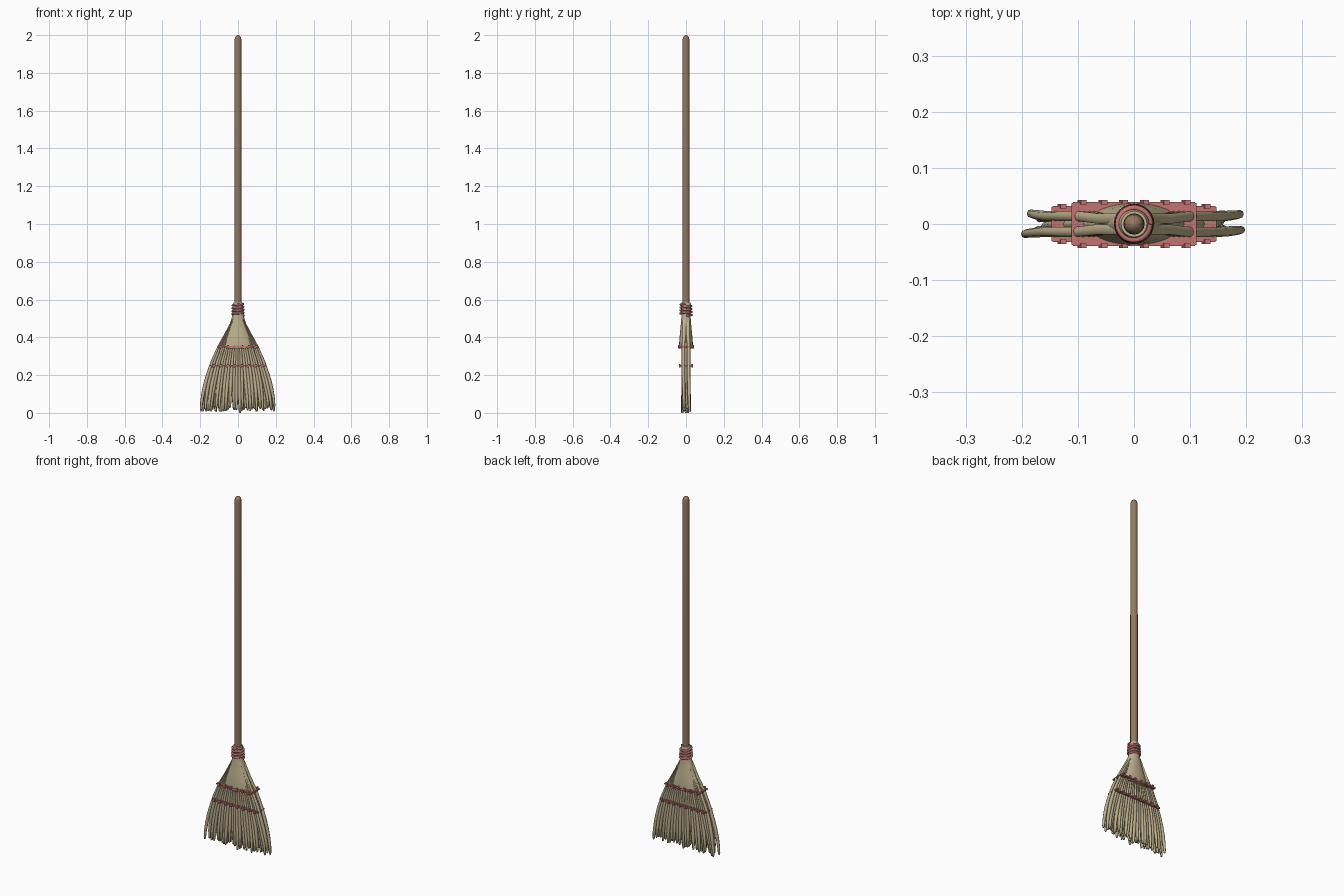
import bpy, bmesh, math, random

if "Cube" in bpy.data.objects:
    bpy.data.objects.remove(bpy.data.objects["Cube"])
random.seed(4)

def material(name, rgb):
    m = bpy.data.materials.new(name)
    m.diffuse_color = (*rgb, 1)
    m.use_nodes = True
    m.node_tree.nodes["Principled BSDF"].inputs["Base Color"].default_value = m.diffuse_color
    return m

WOOD = material("wood", (0.30, 0.19, 0.11))
STRAW = material("straw", (0.52, 0.44, 0.27))
CORD = material("red_cord", (0.55, 0.17, 0.16))

def loft(bm, sections, n):
    """Closed skin through ellipses (x, y, z, rx, ry)."""
    rings = []
    for x, y, z, rx, ry in sections:
        rings.append([bm.verts.new((x + rx * math.cos(2 * math.pi * i / n),
                                    y + ry * math.sin(2 * math.pi * i / n), z)) for i in range(n)])
    for a, b in zip(rings, rings[1:]):
        for i in range(n):
            j = (i + 1) % n
            bm.faces.new((a[i], a[j], b[j], b[i]))
    bm.faces.new(rings[0][::-1])
    bm.faces.new(rings[-1])

def finish(bm, name, mat, angle=40):
    bmesh.ops.recalc_face_normals(bm, faces=bm.faces)
    me = bpy.data.meshes.new(name)
    bm.to_mesh(me)
    bm.free()
    ob = bpy.data.objects.new(name, me)
    bpy.context.collection.objects.link(ob)
    me.materials.append(mat)
    bpy.ops.object.select_all(action='DESELECT')
    ob.select_set(True)
    bpy.context.view_layer.objects.active = ob
    bpy.ops.object.shade_smooth_by_angle(angle=math.radians(angle))
    return ob

def lofted(name, profile, n, mat):
    bm = bmesh.new()
    loft(bm, [(0, 0, z, rx, ry) for z, rx, ry in profile], n)
    return finish(bm, name, mat)

# handle with rounded top
lofted("handle", [(0.48, .018, .018), (0.6, .019, .019), (1.3, .019, .019), (1.975, .018, .018),
                  (1.988, .016, .016), (1.996, .010, .010), (2.0, .003, .003)], 16, WOOD)

# straw neck and flared shoulder
lofted("straw_shoulder", [(0.34, .086, .036), (0.355, .082, .037), (0.40, .069, .034), (0.45, .051, .029),
                          (0.50, .034, .025), (0.53, .028, .025), (0.575, .027, .026),
                          (0.585, .023, .023)], 32, STRAW)

# fanned bristles
OUTLINE = [(0.0, .203), (.06, .199), (.12, .188), (.18, .173), (.25, .151), (.30, .131),
           (.35, .108), (.42, .070), (.50, .028)]

def half_width(z):
    for (z0, w0), (z1, w1) in zip(OUTLINE, OUTLINE[1:]):
        if z <= z1:
            return w0 + (w1 - w0) * (z - z0) / (z1 - z0)
    return OUTLINE[-1][1]

def bristle_layer(name, y0, count, spread):
    bm = bmesh.new()
    for k in range(count):
        t = (-1 + 2 * (k + 0.5) / count) * spread + random.uniform(-.015, .015)
        tip = random.uniform(0.005, 0.03)
        if k == count // 2:
            tip = 0.0
        drift, dy = random.uniform(-.006, .006), random.uniform(-.006, .006)
        secs = []
        for s in (0, .012, .05, .1, .15, .2, .27, .35, .42, .5):
            z = tip + (0.5 - tip) * s / 0.5
            w = half_width(z)
            fan = max(0, 1 - s / 0.2)
            taper = {0: .25, .012: .5, .05: .66, .1: .85}.get(s, 1)
            secs.append((t * w + drift * fan, y0 * (1 if z < .4 else .7) + dy * fan, z,
                         1.3 * w / count * taper, .009 * (.5 + .5 * taper)))
        loft(bm, secs, 8)
    finish(bm, name, STRAW, 60)

bristle_layer("front_bristles", -.014, 22, 1.0)
bristle_layer("middle_bristles", 0, 18, .82)
bristle_layer("back_bristles", .014, 22, 1.0)

# cord wrapped round the neck
cu = bpy.data.curves.new("neck_cord", 'CURVE')
cu.dimensions = '3D'
cu.bevel_depth = .0055
cu.bevel_resolution = 2
cu.use_fill_caps = True
sp = cu.splines.new('POLY')
N, TURNS = 96, 4
sp.points.add(N)
for i, p in enumerate(sp.points):
    a = 2 * math.pi * TURNS * i / N
    r = .031 - .003 * i / N
    p.co = (r * math.cos(a), r * math.sin(a), .515 + .062 * i / N, 1)
cu.materials.append(CORD)
bpy.context.collection.objects.link(bpy.data.objects.new("neck_cord", cu))

# stitched bands with small through-stitches
def band(name, z, hx, hy, h, count):
    bm = bmesh.new()
    v = bmesh.ops.create_cube(bm, size=1)["verts"]
    for p in v:
        p.co = (p.co.x * 2 * hx, p.co.y * 2 * hy, z + p.co.z * h)
    bmesh.ops.bevel(bm, geom=bm.edges[:], offset=.002, segments=2, affect='EDGES')
    for k in range(count):
        x = (-1 + 2 * (k + .5) / count) * hx
        for s in (-1, 1):
            c = bmesh.ops.create_cube(bm, size=1)["verts"]
            for p in c:
                up = p.co.z
                p.co = (x + p.co.x * .010 + up * .006, s * hy + p.co.y * .008, z + up * .018)
    finish(bm, name, CORD, 30)

band("upper_stitch_band", .35, .111, .039, .009, 6)
band("lower_stitch_band", .25, .147, .032, .009, 8)
